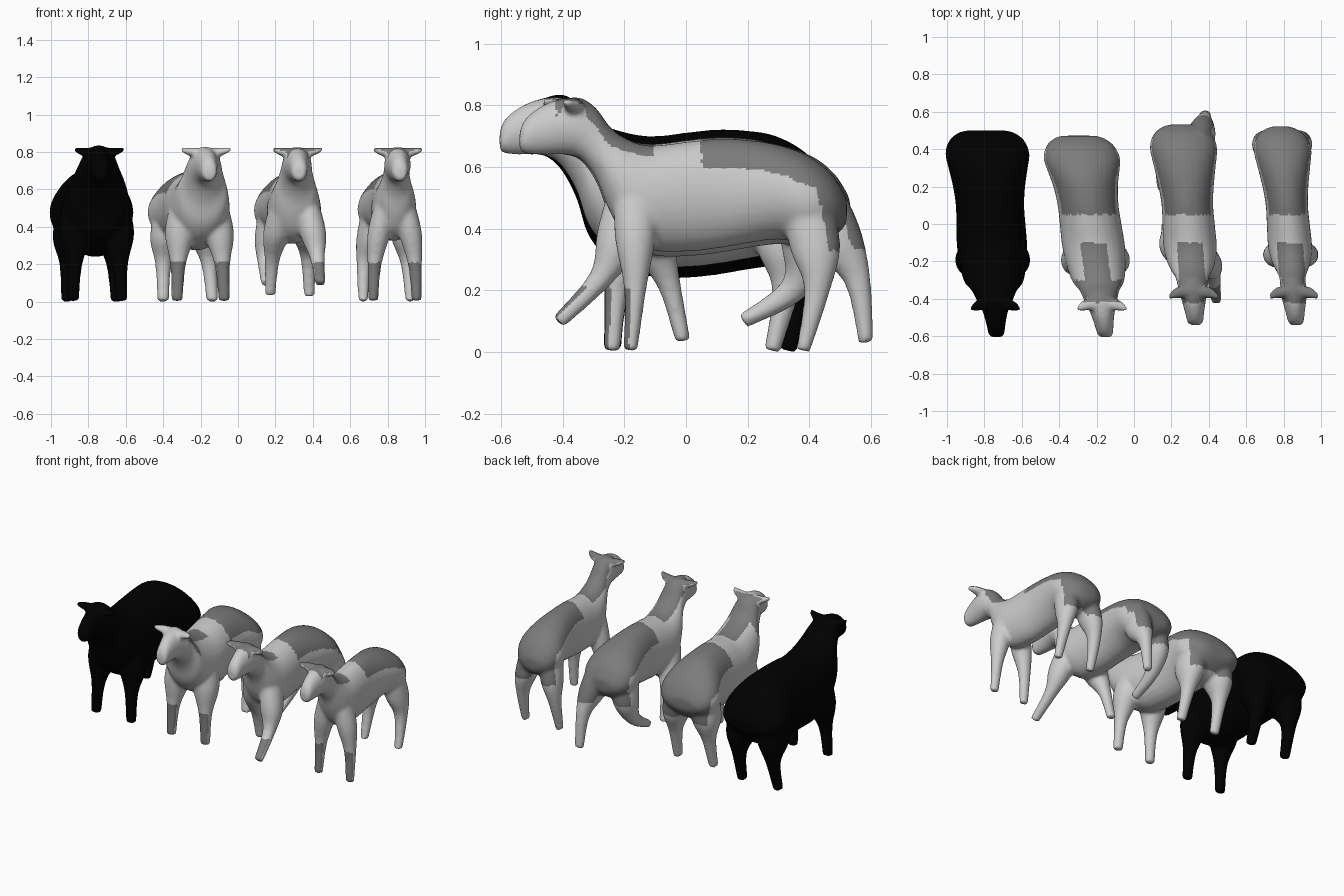
import bpy, bmesh
from math import cos, sin, tau
from mathutils import Vector

if "Cube" in bpy.data.objects:
    bpy.data.objects.remove(bpy.data.objects["Cube"])

# body stations from nose to rump: y, top z, bottom z, half width
BODY = [(-.54, .715, .655, .028), (-.525, .752, .643, .042), (-.49, .785, .64, .048),
        (-.44, .812, .64, .058), (-.39, .824, .64, .068), (-.34, .825, .625, .070),
        (-.29, .79, .56, .07), (-.25, .735, .46, .085), (-.20, .695, .38, .105),
        (-.12, .67, .33, .118), (0, .682, .325, .115), (.10, .692, .335, .113),
        (.20, .688, .352, .123), (.30, .672, .365, .14), (.40, .635, .35, .155),
        (.47, .58, .37, .13), (.51, .52, .40, .08), (.522, .49, .43, .035)]


def clamp(v):
    return max(0, min(1, v))


def smooth_rings(rings, n=4):
    """Catmull-Rom resampling of (centre, axis, axis) rings."""
    out = []
    for i in range(len(rings) - 1):
        q = [rings[max(0, min(len(rings) - 1, i + k))] for k in (-1, 0, 1, 2)]
        for s in range(n):
            t = s / n
            w = (-t + 2*t*t - t**3, 2 - 5*t*t + 3*t**3, t + 4*t*t - 3*t**3, t**3 - t*t)
            out.append([sum((r[k] * c * .5 for r, c in zip(q, w)), Vector()) for k in range(3)])
    return out + [rings[-1]]


def loft(bm, rings, sides=28):
    """Closed tube through the rings."""
    loops = [[bm.verts.new(c + a * cos(tau * i / sides) + b * sin(tau * i / sides))
              for i in range(sides)] for c, a, b in smooth_rings(rings)]
    faces = [bm.faces.new(loops[0]), bm.faces.new(loops[-1])]
    for p, q in zip(loops, loops[1:]):
        for i in range(sides):
            j = (i + 1) % sides
            faces.append(bm.faces.new((p[i], p[j], q[j], q[i])))
    bmesh.ops.recalc_face_normals(bm, faces=faces)


def leg(bm, cx, side, path, spread, add):
    """Leg through (y, z, half width, half depth), rings square to the path."""
    pts = [Vector((cx(p[0]) + side * (spread + d), p[0], p[1]))
           for p, d in zip(path, (-.055 + add * .3, -.025 + add * .2, 0, .008))]
    rings = []
    for i, p in enumerate(path):
        t = pts[min(i + 1, 3)] - pts[max(i - 1, 0)]
        n = Vector((0, -t.z, t.y)).normalized()
        grow = add * .4 if i < 2 else add * .08
        rings.append((pts[i], Vector((p[2] + grow, 0, 0)), n * (p[3] + grow)))
    loft(bm, rings)


def front_path(knee, foot):
    return [(-.165, .54, .05, .07), (-.165 + (knee[0] + .165) * .45, .37, .062, .066),
            (*knee, .038, .036), (*foot, .027, .023)]


def hind_path(thigh, hock, foot):
    return [(thigh[0] * .5 + .17, .52, .065, .08), (*thigh, .066, .082),
            (*hock, .040, .042), (*foot, .027, .023)]


def paint_dark(me, cx, dark):
    """Dark saddle, nape, rump and shins."""
    me.materials.append(dark)
    for p in me.polygons:
        x, y, z = p.center
        n = p.normal
        saddle = y > .05 and z > .3 and n.z > .35
        nape = -.42 < y < -.1 and abs(x - cx(y)) < .15 and n.z > .3 and z > .6 \
            and (y < -.3 or abs(x - cx(y)) < .07)
        rump = y > .4 and z > .33 and n.y > .4
        shin = y < -.1 and z < .21 and n.y < -.4
        if saddle or nape or rump or shin:
            p.material_index = 1


def sheep(name, x0, lean, add, drop, lift, reach, tail, fronts, hinds, coat, dark=None):
    bm = bmesh.new()
    cx = lambda y: x0 + lean * y
    # body, neck and head
    rings = []
    for y, top, bot, hw in BODY:
        fat = clamp((y + .40) / .15)
        yy = y - reach * clamp((-.12 - y) / .13) + tail * clamp((y - .2) / .2)
        top += lift * fat * clamp((.5 - y) / .15)
        bot -= drop * fat * clamp((.5 - y) / .15)
        rings.append((Vector((cx(yy), yy, (top + bot) / 2)),
                      Vector((hw + add * fat, 0, 0)), Vector((0, 0, (top - bot) / 2))))
    loft(bm, rings)
    for side, f, h in zip((-1, 1), fronts, hinds):
        leg(bm, cx, side, f, .108 + add * .2, add)
        leg(bm, cx, side, h, .118 + add * .1, add)
        # ear
        ear = [(.02, -.36, .795, .03, .028), (.075, -.365, .80, .033, .024),
               (.108, -.375, .806, .026, .018), (.134, -.39, .815, .012, .012)]
        loft(bm, [(Vector((cx(y - reach) + side * x, y - reach, z)), Vector((0, a, 0)),
                   Vector((0, 0, b))) for x, y, z, a, b in ear])
    me = bpy.data.meshes.new(name)
    bm.to_mesh(me)
    bm.free()
    ob = bpy.data.objects.new(name, me)
    bpy.context.collection.objects.link(ob)
    # blend the parts into one skin
    rm = ob.modifiers.new("blend", 'REMESH')
    rm.mode = 'VOXEL'
    rm.voxel_size = .01
    rm.use_smooth_shade = True
    sm = ob.modifiers.new("soften", 'SMOOTH')
    sm.factor = .5
    sm.iterations = 9
    dg = bpy.context.evaluated_depsgraph_get()
    skin = bpy.data.meshes.new_from_object(ob.evaluated_get(dg))
    ob.modifiers.clear()
    ob.data = skin
    skin.materials.clear()
    skin.materials.append(coat)
    if dark:
        paint_dark(skin, cx, dark)


def coat(name, v):
    m = bpy.data.materials.new(name)
    m.diffuse_color = (v, v, v, 1)
    m.use_nodes = True
    m.node_tree.nodes["Principled BSDF"].inputs["Base Color"].default_value = m.diffuse_color
    return m


def standing(fy, hy, ty):
    return ([front_path((fy + .015, .2), (fy, .004))] * 2,
            [hind_path((ty, .34), (hy + .045, .2), (hy, .004))] * 2)


black, pale, dark = coat("black_wool", 0), coat("pale_wool", .8), coat("dark_wool", .2)

# row of four animals
sheep("black_woolly_sheep", -.765, -.05, .07, .085, .03, .065, -.022,
      *standing(-.24, .33, .36), black)
sheep("stout_sheep", -.232, -.133, .05, .05, .005, .065, -.05,
      *standing(-.24, .28, .33), pale, dark)
sheep("walking_sheep", .292, -.067, .025, .015, 0, 0, .01,
      [front_path((-.055, .22), (-.01, .035)), front_path((-.28, .235), (-.415, .097))],
      [hind_path((.40, .34), (.345, .2), (.185, .10)),
       hind_path((.48, .37), (.555, .24), (.585, .03))], pale, dark)
sheep("slim_sheep", .825, -.078, 0, 0, 0, 0, 0, *standing(-.18, .38, .42), pale, dark)
